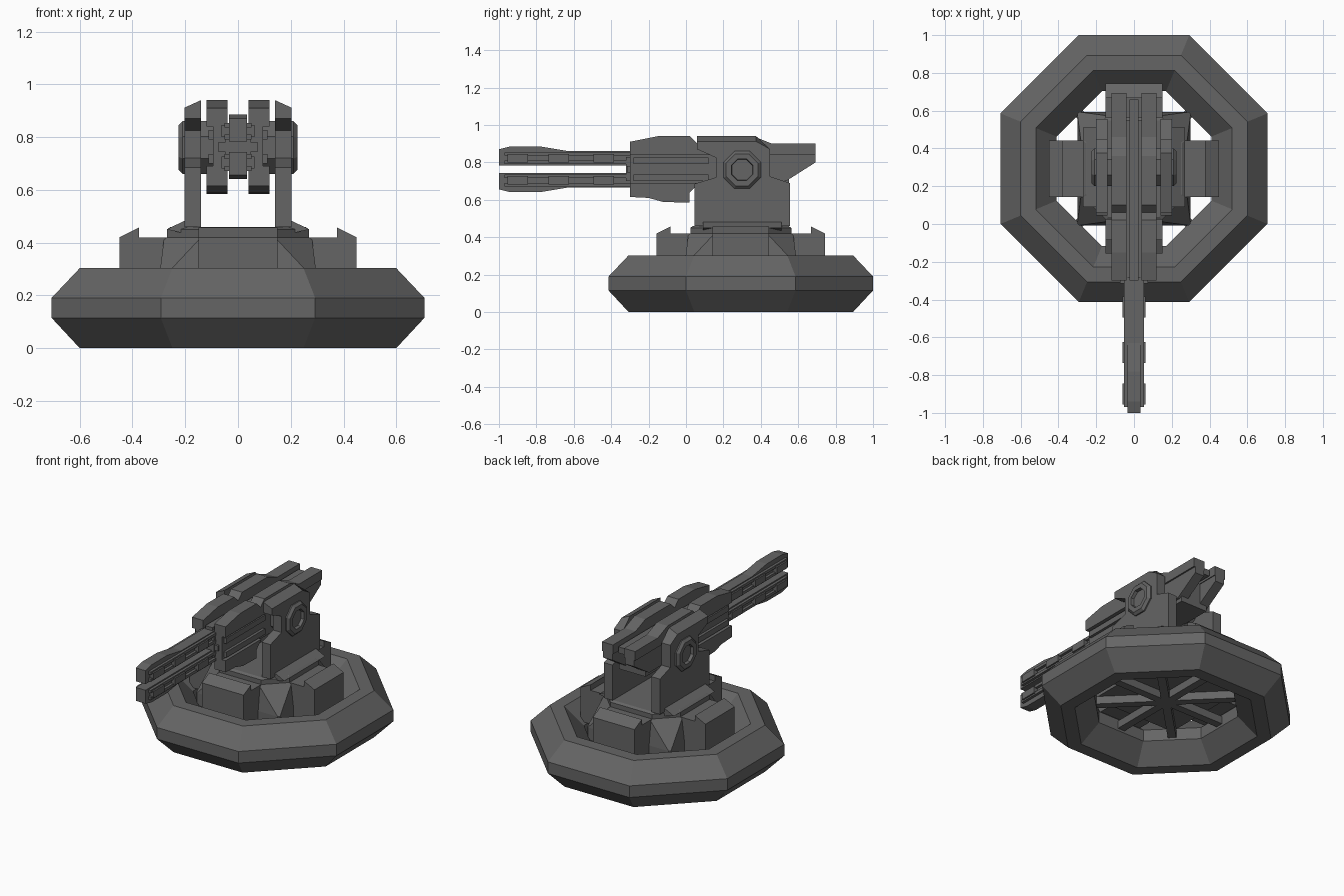
import bpy, bmesh, math

if "Cube" in bpy.data.objects:
    bpy.data.objects.remove(bpy.data.objects["Cube"])

CY = 0.293      # centre of the base along y
MID = 0.763     # height of the gun axis

metal = bpy.data.materials.new("dark_grey_metal")
metal.diffuse_color = (0.13, 0.13, 0.13, 1)
metal.use_nodes = True
metal.node_tree.nodes["Principled BSDF"].inputs["Base Color"].default_value = metal.diffuse_color


def finish(name, bm):
    bmesh.ops.recalc_face_normals(bm, faces=bm.faces)
    me = bpy.data.meshes.new(name)
    bm.to_mesh(me)
    bm.free()
    me.materials.append(metal)
    ob = bpy.data.objects.new(name, me)
    bpy.context.collection.objects.link(ob)
    return ob


def loft(name, rings, closed=False):
    """Skin a list of equal-length point rings."""
    bm = bmesh.new()
    vs = [[bm.verts.new(p) for p in r] for r in rings]
    n = len(vs[0])
    for i in range(len(vs) if closed else len(vs) - 1):
        a, b = vs[i], vs[(i + 1) % len(vs)]
        for k in range(n):
            bm.faces.new((a[k], a[(k + 1) % n], b[(k + 1) % n], b[k]))
    if not closed:
        bm.faces.new(vs[0])
        bm.faces.new(vs[-1])
    return finish(name, bm)


def prism(name, pts, a, b, axis="x"):
    """Extrude a flat profile from a to b along x (points y,z) or y (points x,z)."""
    def put(t):
        return [(t, u, v) if axis == "x" else (u, t, v) for u, v in pts]
    return loft(name, [put(a), put(b)])


def box(name, x0, x1, y0, y1, z0, z1):
    return prism(name, [(y0, z0), (y1, z0), (y1, z1), (y0, z1)], x0, x1)


def octagon(h, z, c=None):
    """Octagon of half width h and corner cut c round the base centre."""
    c = h * 0.586 if c is None else c
    k = h - c
    return [(x, y + CY, z) for x, y in ((h, -k), (h, k), (k, h), (-k, h),
                                        (-h, k), (-h, -k), (-k, -h), (k, -h))]


def hub_ring(x, r):
    s = r / math.cos(math.pi / 8)
    return [(x, 0.3 + s * math.cos(math.pi / 8 + i * math.pi / 4),
             0.76 + s * math.sin(math.pi / 8 + i * math.pi / 4)) for i in range(8)]


# Octagonal floating ring
loft("base_ring", [octagon(h, z) for h, z in (
    (0.707, 0.115), (0.707, 0.19), (0.60, 0.303), (0.52, 0.303),
    (0.41, 0.19), (0.41, 0.115), (0.52, 0), (0.60, 0))], closed=True)

# Spokes under the platform
for i in range(4):
    ob = box("spoke", -0.43, 0.43, -0.025, 0.025, 0.13, 0.18)
    ob.location.y = CY
    ob.rotation_euler.z = i * math.pi / 4

# Platform with corner ridges, and the collar above it
loft("platform", [octagon(0.30, 0.18, 0.01), octagon(0.30, 0.26, 0.01),
                  octagon(0.28, 0.42, 0.14)])
loft("collar", [octagon(0.27, 0.42, 0.12), octagon(0.27, 0.45, 0.12),
                octagon(0.255, 0.46, 0.12)])

# Four pads with raised sloping tops
pad = [(-0.45, 0.2), (-0.45, 0.42), (-0.375, 0.457), (-0.375, 0.42),
       (-0.2, 0.42), (-0.2, 0.2)]
for i in range(4):
    ob = prism("pad", pad, -0.15, 0.15)
    ob.location.y = CY
    ob.rotation_euler.z = i * math.pi / 2

arm = [(0.045, 0.46), (0.045, 0.685), (0.16, 0.72), (0.16, 0.825), (0.06, 0.87),
       (0.06, 0.94), (0.375, 0.94), (0.45, 0.87), (0.45, 0.725), (0.555, 0.69),
       (0.555, 0.46)]
upper_rail = [(-0.3, 0.84), (-0.3, 0.91), (-0.15, 0.94), (0.02, 0.94), (0.06, 0.90),
              (0.10, 0.94), (0.36, 0.94), (0.46, 0.90), (0.693, 0.90), (0.693, 0.84)]
lower_rail = [(-0.3, 0.69), (-0.3, 0.615), (-0.2, 0.61), (-0.12, 0.588),
              (0.02, 0.585), (0.02, 0.64), (0.07, 0.69)]
tail = [(0.40, 0.84), (0.693, 0.84), (0.693, 0.80), (0.535, 0.70), (0.40, 0.70)]
foot = [(0.14, 0.42), (0.27, 0.45), (0.205, 0.482), (0.14, 0.482)]

for s in (-1, 1):
    # Support arms with sloping outer top edges
    ob = prism("support_arm", arm, s * 0.14, s * 0.202)
    for v in ob.data.vertices:
        if abs(v.co.x) > 0.19 and v.co.z > 0.93:
            v.co.z = 0.912
    prism("arm_foot", [(s * x, z) for x, z in foot], 0.09, 0.51, "y")
    # Octagonal pivot hub with a recessed centre
    loft("pivot_hub", [hub_ring(s * x, r) for x, r in (
        (0.09, 0.10), (0.21, 0.10), (0.225, 0.085), (0.225, 0.058), (0.205, 0.055))])
    # Gun housing rails and split tail
    prism("upper_rail", upper_rail, s * 0.04, s * 0.12)
    prism("lower_rail", lower_rail, s * 0.04, s * 0.12)
    prism("tail", tail, s * 0.045, s * 0.11)
    for m in (-1, 1):
        z = MID + m * 0.045
        box("housing_strip", s * 0.09, s * 0.112, -0.28, 0.12, z - 0.018, z + 0.018)

# Gun housing core
box("housing_core", -0.095, 0.095, -0.3, 0.55, 0.675, 0.85)
box("housing_spine", -0.025, 0.025, -0.3, 0.66, 0.84, 0.88)
box("housing_nose", -0.05, 0.05, -0.32, -0.28, 0.70, 0.83)
box("nose_cross", -0.075, 0.075, -0.315, -0.28, 0.745, 0.78)

# Twin barrels, the lower one mirrored about the gun axis
barrel = [(-1, 0.02), (-1, 0.107), (-0.94, 0.122), (-0.78, 0.122), (-0.63, 0.097),
          (-0.28, 0.097), (-0.28, 0.02)]
for m in (-1, 1):
    prism("barrel", [(y, MID + m * d) for y, d in barrel], -0.035, 0.035)
    for s in (-1, 1):
        for d in (0.037, 0.082):
            box("barrel_strip", s * 0.03, s * 0.052, -0.97, -0.28,
                MID + m * (d - 0.009), MID + m * (d + 0.009))
        for y in (-0.9, -0.68, -0.44):
            box("barrel_plate", s * 0.03, s * 0.062, y - 0.055, y + 0.055,
                MID + m * 0.037, MID + m * 0.082)
